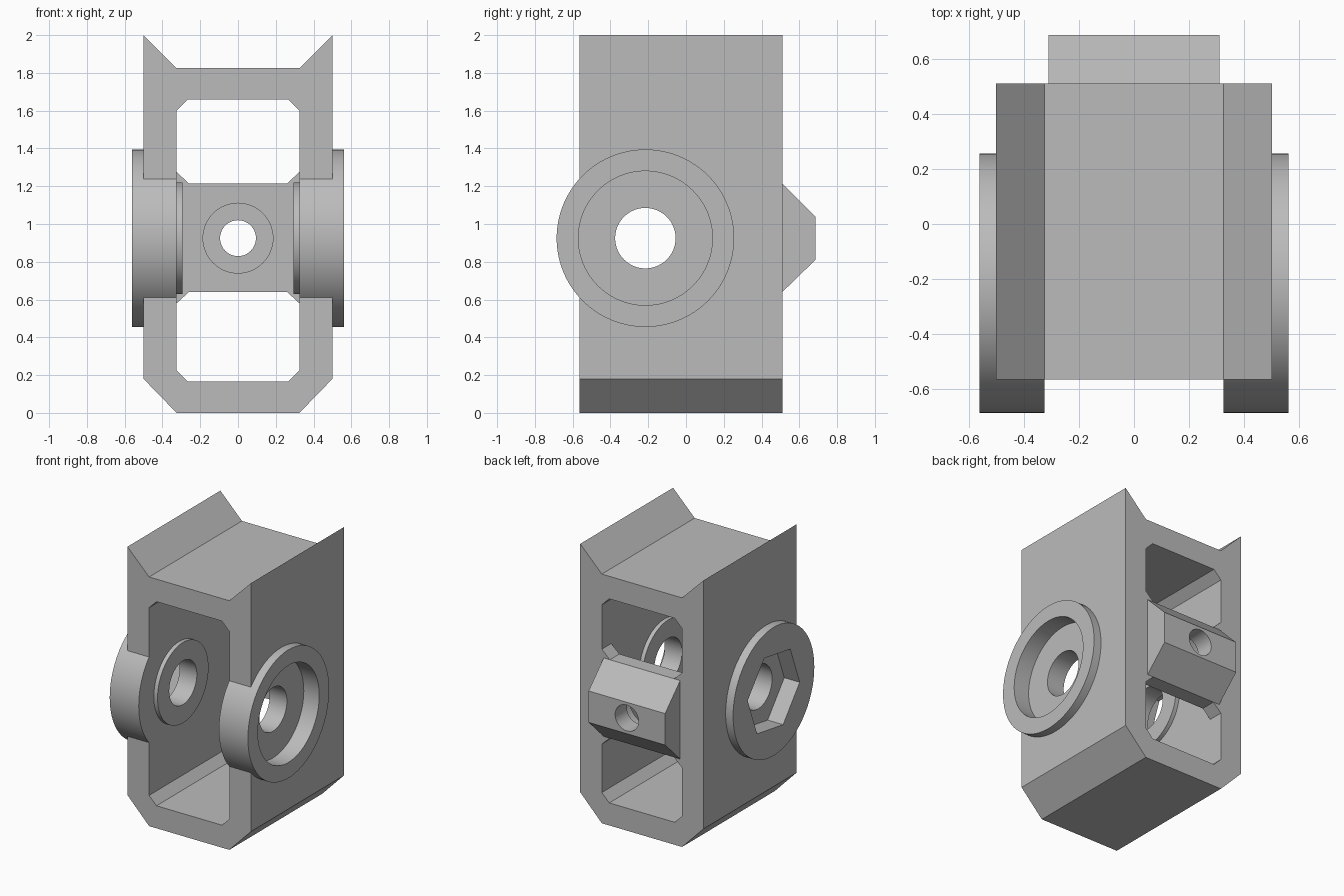
import bpy
import bmesh
from math import cos, sin, pi, radians
from mathutils import Vector

cube = bpy.data.objects.get("Cube")
if cube:
    bpy.data.objects.remove(cube, do_unlink=True)

GREY = (0.5, 0.5, 0.5, 1)
grey = bpy.data.materials.new("plain_grey")
grey.use_nodes = True
grey.diffuse_color = GREY
grey.node_tree.nodes["Principled BSDF"].inputs["Base Color"].default_value = GREY

AXLE_Y, AXLE_Z = -0.215, 0.925
SEGMENTS = 96


def finish(name, bm):
    bmesh.ops.recalc_face_normals(bm, faces=bm.faces[:])
    mesh = bpy.data.meshes.new(name)
    bm.to_mesh(mesh)
    bm.free()
    mesh.materials.append(grey)
    obj = bpy.data.objects.new(name, mesh)
    bpy.context.collection.objects.link(obj)
    return obj


def prism(name, profile, axis, start, end):
    """Extrude a flat profile: (y, z) points along x, or (x, z) points along y."""
    bm = bmesh.new()
    if axis == "x":
        points = [(start, a, b) for a, b in profile]
        step = Vector((end - start, 0, 0))
    else:
        points = [(a, start, b) for a, b in profile]
        step = Vector((0, end - start, 0))
    face = bm.faces.new([bm.verts.new(p) for p in points])
    made = bmesh.ops.extrude_face_region(bm, geom=[face])["geom"]
    moved = [v for v in made if isinstance(v, bmesh.types.BMVert)]
    bmesh.ops.translate(bm, verts=moved, vec=step)
    return finish(name, bm)


def ring(cy, cz, radius, count=SEGMENTS, turn=0.0):
    return [(cy + radius * cos(turn + 2 * pi * i / count),
             cz + radius * sin(turn + 2 * pi * i / count)) for i in range(count)]


def revolve(name, profile, side):
    """Spin a closed (x, radius) profile around the axle."""
    bm = bmesh.new()
    centre = Vector((0, AXLE_Y, AXLE_Z))
    verts = [bm.verts.new((side * x, AXLE_Y + r, AXLE_Z)) for x, r in profile]
    edges = [bm.edges.new((verts[i - 1], verts[i])) for i in range(len(verts))]
    bmesh.ops.spin(bm, geom=verts + edges, cent=centre, axis=(1, 0, 0),
                   angle=2 * pi, steps=SEGMENTS, use_merge=True)
    bmesh.ops.remove_doubles(bm, verts=bm.verts[:], dist=0.0001)
    return finish(name, bm)


def activate(obj):
    bpy.ops.object.select_all(action="DESELECT")
    obj.select_set(True)
    bpy.context.view_layer.objects.active = obj


def combine(obj, tool, operation="DIFFERENCE"):
    activate(obj)
    mod = obj.modifiers.new(operation, "BOOLEAN")
    mod.operation = operation
    mod.solver = "EXACT"
    mod.object = tool
    bpy.ops.object.modifier_apply(modifier=mod.name)
    bpy.data.objects.remove(tool, do_unlink=True)


def mirrored(half):
    """Complete a right-hand (x, z) outline with its left-hand mirror."""
    return half + [(-x, z) for x, z in reversed(half)]


# Housing: notched top, chamfered base, and a chamfered opening front to back
housing = prism("housing", mirrored([(0.325, 0), (0.5, 0.18), (0.5, 2), (0.325, 1.825)]),
                "y", -0.565, 0.51)
opening = mirrored([(0.265, 0.165), (0.325, 0.225), (0.325, 1.6), (0.265, 1.66)])
combine(housing, prism("opening_cutter", opening, "y", -1, 1))
combine(housing, prism("hub_seat_cutter", ring(AXLE_Y, AXLE_Z, 0.47), "x", -1, 1))

# Left hub: round recess outside, raised washer inside, open bore
left_hub = revolve("left_hub", [(0.435, 0.16), (0.435, 0.355), (0.56, 0.355), (0.56, 0.47),
                                (0.325, 0.47), (0.325, 0.295), (0.295, 0.295), (0.295, 0.16)], 1)

# Right hub: same body with a six-sided recess
right_hub = revolve("right_hub", [(0.56, 0.16), (0.56, 0.47), (0.325, 0.47),
                                  (0.325, 0.295), (0.295, 0.295), (0.295, 0.16)], -1)
hexagon = ring(AXLE_Y, AXLE_Z, 0.305, 6, radians(9))
combine(right_hub, prism("hex_cutter", hexagon, "x", -0.7, -0.435))

# Rear block: corner gussets inside the opening and a tapered nose behind
web = mirrored([(0.26, 0.64), (0.325, 0.58), (0.325, 1.275), (0.26, 1.215)])
rear_block = prism("rear_block", web, "y", 0.4, 0.51)
nose = [(0.45, 0.64), (0.51, 0.64), (0.685, 0.81), (0.685, 1.04), (0.51, 1.215), (0.45, 1.215)]
combine(rear_block, prism("nose", nose, "x", -0.31, 0.31), "UNION")
combine(rear_block, prism("hole_cutter", ring(0, AXLE_Z, 0.095, 48), "y", 0, 1))
combine(rear_block, prism("counterbore_cutter", ring(0, AXLE_Z, 0.185, 64), "y", 0, 0.55))

for part in (housing, left_hub, right_hub, rear_block):
    activate(part)
    bpy.ops.object.shade_smooth_by_angle(angle=radians(25))
